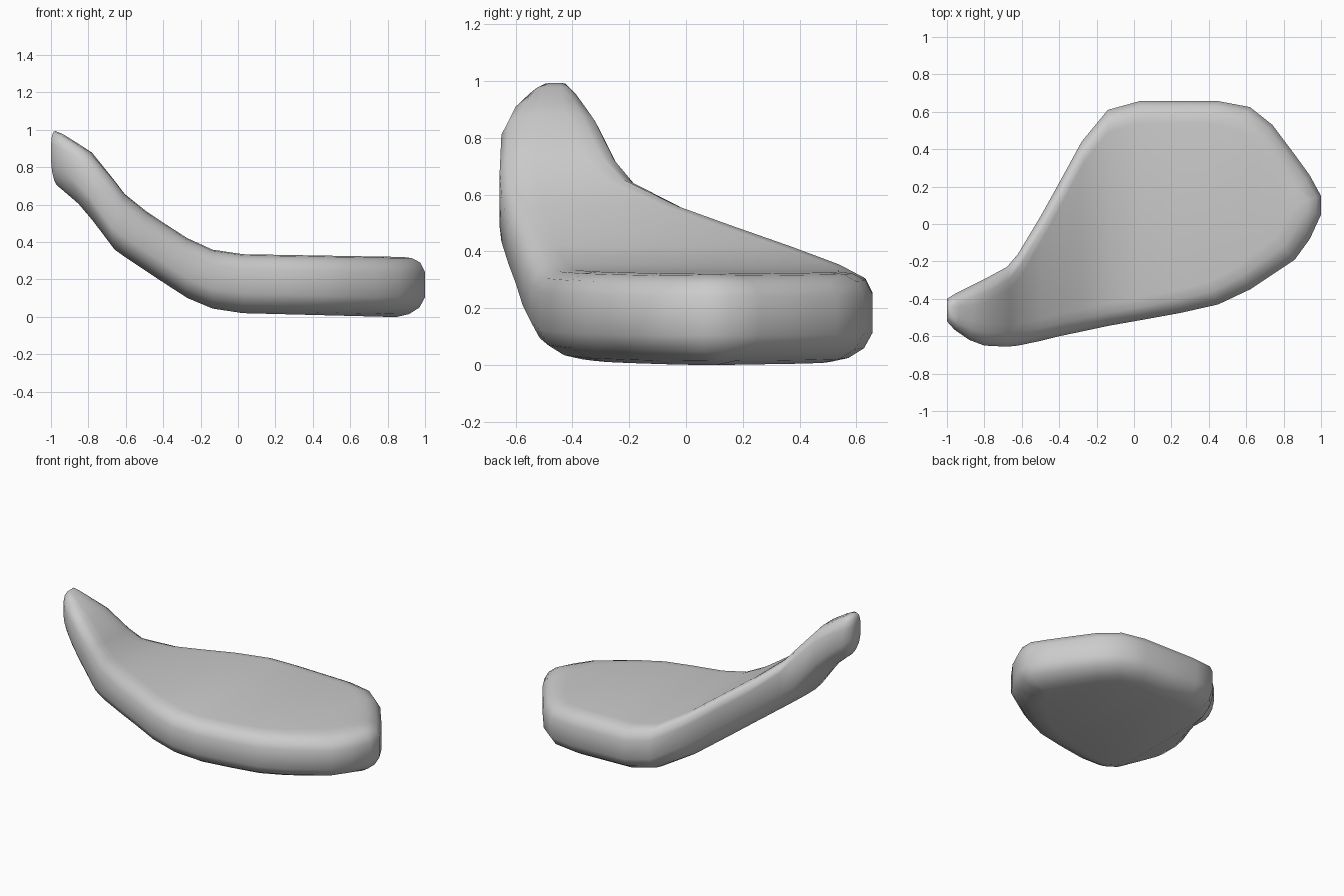
import bpy, bmesh

# Plan outline stations: x, front edge y, back edge y
PLAN = [(-1.0, -0.52, -0.40), (-0.96, -0.565, -0.375), (-0.88, -0.62, -0.335),
        (-0.8, -0.65, -0.295), (-0.68, -0.656, -0.23), (-0.62, -0.65, -0.16),
        (-0.5, -0.625, 0.04), (-0.4, -0.60, 0.22), (-0.28, -0.575, 0.44),
        (-0.14, -0.545, 0.61), (0.03, -0.515, 0.657), (0.25, -0.475, 0.657),
        (0.45, -0.43, 0.657), (0.62, -0.35, 0.625), (0.74, -0.27, 0.53),
        (0.86, -0.19, 0.37), (0.94, -0.08, 0.26), (1.0, 0.05, 0.15)]

# Side profile of the bent slab: x, z
TOP = [(-1.0, 1.0), (-0.98, 0.995), (-0.93, 0.975), (-0.76, 0.865), (-0.71, 0.81),
       (-0.65, 0.71), (-0.6, 0.65), (-0.5, 0.57), (-0.28, 0.425), (-0.14, 0.36),
       (0.02, 0.335), (0.9, 0.32), (1.0, 0.32)]
BOTTOM = [(-1.0, 0.73), (-0.94, 0.68), (-0.83, 0.585), (-0.78, 0.52), (-0.71, 0.41),
          (-0.65, 0.35), (-0.28, 0.105), (-0.14, 0.045), (0.02, 0.02),
          (0.8, 0.0), (1.0, 0.0)]

# Rounded rim, bottom to top: inset, profile, height offset from it
RIM = [(0.15, BOTTOM, 0.0), (0.085, BOTTOM, 0.015), (0.03, BOTTOM, 0.05),
       (0.0, BOTTOM, 0.105), (0.0, TOP, -0.08), (0.025, TOP, -0.03),
       (0.07, TOP, -0.006), (0.12, TOP, 0.0)]


def height(curve, x):
    for (x0, z0), (x1, z1) in zip(curve, curve[1:]):
        if x <= x1:
            return z0 + (z1 - z0) * (x - x0) / (x1 - x0)
    return curve[-1][1]


def build_pad():
    bm = bmesh.new()
    rings = []
    n = len(PLAN)
    for inset, curve, dz in RIM:
        front, back = [], []
        for x, y0, y1 in PLAN:
            px = x * (1 - inset * (0.2 if x < 0 else 1.0))
            d = min(inset, 0.35 * (y1 - y0) * inset / 0.12, 0.42 * (y1 - y0))
            z = height(curve, px) + dz
            front.append(bm.verts.new((px, y0 + d, z)))
            back.append(bm.verts.new((px, y1 - d, z)))
        rings.append(front + back[::-1])
    # Rim walls
    m = 2 * n
    for a, b in zip(rings, rings[1:]):
        for i in range(m):
            j = (i + 1) % m
            bm.faces.new((a[i], a[j], b[j], b[i]))
    # Underside and upper surface
    for ring in (rings[0], rings[-1]):
        for i in range(n - 1):
            bm.faces.new((ring[i], ring[i + 1], ring[m - 2 - i], ring[m - 1 - i]))
    bmesh.ops.recalc_face_normals(bm, faces=bm.faces)
    for f in bm.faces:
        f.smooth = True
    mesh = bpy.data.meshes.new("curved_pad")
    bm.to_mesh(mesh)
    bm.free()
    obj = bpy.data.objects.new("curved_pad", mesh)
    bpy.context.collection.objects.link(obj)
    return obj


build_pad()
